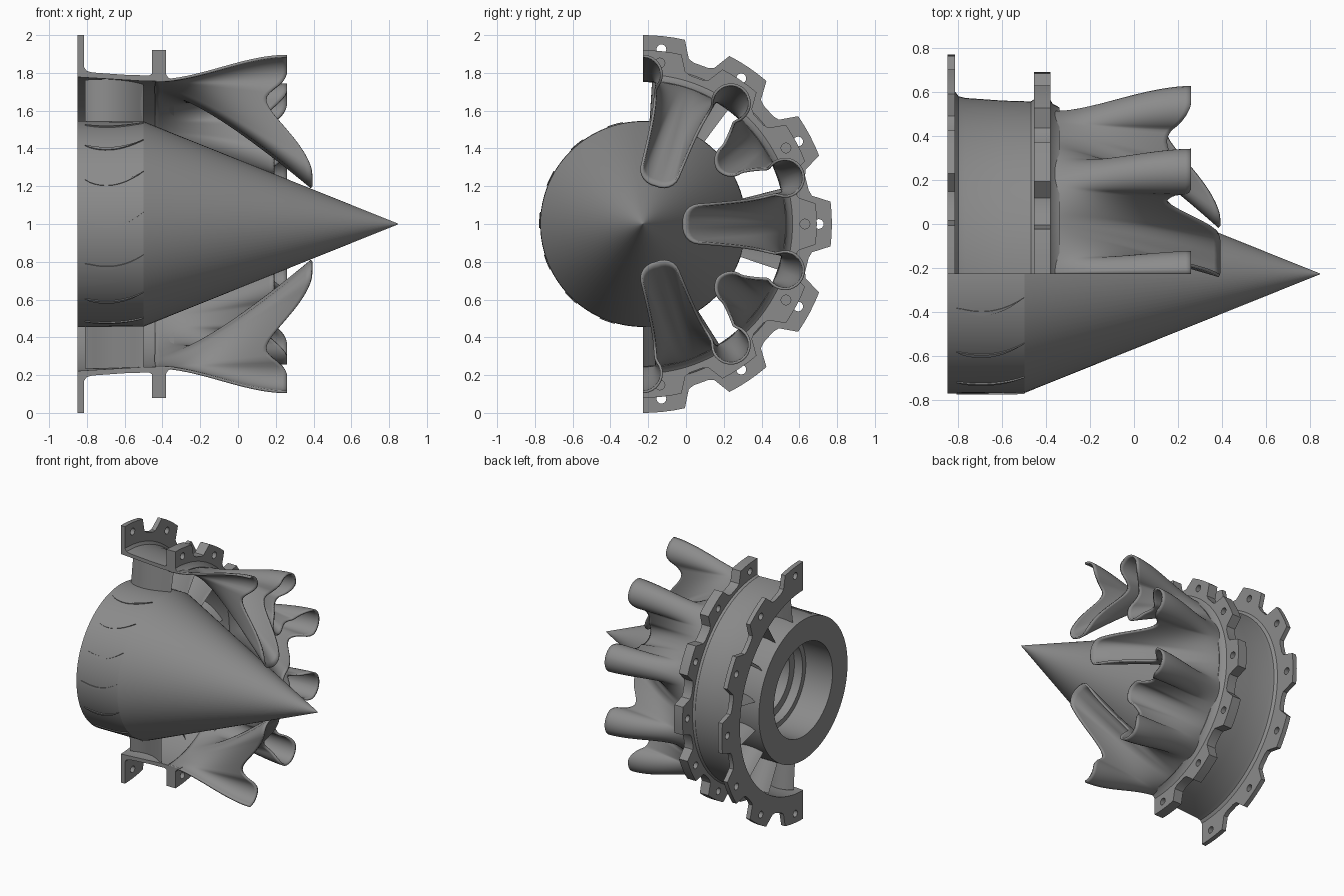
import bpy, bmesh, math
from math import sin, cos, pi, radians as rad

if "Cube" in bpy.data.objects:
    bpy.data.objects.remove(bpy.data.objects["Cube"])

Y0, Z0 = -0.2275, 1.0           # engine axis runs along x through here
metal = bpy.data.materials.new("dark_metal")
metal.diffuse_color = (0.26, 0.26, 0.26, 1)
metal.use_nodes = True
metal.node_tree.nodes["Principled BSDF"].inputs["Base Color"].default_value = metal.diffuse_color


def polar(x, r, a):
    return (x, Y0 + r * cos(a), Z0 + r * sin(a))


def finish(ob, angle=35):
    ob.data.materials.append(metal)
    bpy.ops.object.select_all(action='DESELECT')
    bpy.context.view_layer.objects.active = ob
    ob.select_set(True)
    bpy.ops.object.shade_smooth_by_angle(angle=rad(angle))


def make(name, verts, faces, angle=35):
    bm = bmesh.new()
    vs = [bm.verts.new(v) for v in verts]
    for f in faces:
        bm.faces.new([vs[i] for i in f])
    bmesh.ops.remove_doubles(bm, verts=bm.verts, dist=1e-5)
    bmesh.ops.recalc_face_normals(bm, faces=bm.faces)
    me = bpy.data.meshes.new(name)
    bm.to_mesh(me)
    bm.free()
    ob = bpy.data.objects.new(name, me)
    bpy.context.collection.objects.link(ob)
    finish(ob, angle)
    return ob


def grid(rows, cols):
    return [(i * cols + j, i * cols + j + 1, (i + 1) * cols + j + 1, (i + 1) * cols + j)
            for i in range(rows - 1) for j in range(cols - 1)]


def revolve(name, prof, a0, a1, n, caps=False, angle=35):
    """Sweep an (x, r) profile about the engine axis."""
    verts = [polar(x, r, rad(a0 + (a1 - a0) * i / n)) for i in range(n + 1) for x, r in prof]
    faces = grid(n + 1, len(prof))
    if caps:
        m = len(prof) - 1       # profile repeats its first point
        faces += [tuple(range(m)), tuple(n * (m + 1) + j for j in range(m))]
    return make(name, verts, faces, angle)


def smooth(t):
    t = max(0, min(1, t))
    return t * t * (3 - 2 * t)


# Centre cone with drum and hollow stepped bore
revolve("centre_cone", [(-0.40, 0), (-0.40, 0.26), (-0.55, 0.26), (-0.55, 0.32), (-0.62, 0.32),
                        (-0.62, 0.36), (-0.85, 0.36), (-0.85, 0.545), (-0.50, 0.543),
                        (0.847, 0.002), (0.85, 0)], 0, 360, 96, angle=15)

# Half casing shell with small fillets at the flanges
outer = [(-0.85, 0.83), (-0.815, 0.83), (-0.80, 0.81), (-0.77, 0.802), (-0.60, 0.79),
         (-0.47, 0.786), (-0.45, 0.80), (-0.385, 0.80), (-0.37, 0.775), (-0.34, 0.759)]
inner = [(-0.34, 0.755), (-0.50, 0.757), (-0.80, 0.775), (-0.85, 0.778)]
revolve("casing", outer + inner + outer[:1], -90, 90, 72, True)


# Tabbed half-ring flanges with bolt holes
def flange(name, x0, x1, r_in, r_valley, r_tab, r_hole):
    pts = []
    for k in range(-3, 4):
        c = 28 * k
        prof = [(-11.5, r_valley), (-9.5, r_valley + 0.012)]
        prof += [(w, r_tab) for w in (-6.8, -3.4, 0, 3.4, 6.8)]
        prof += [(9.5, r_valley + 0.012), (11.5, r_valley)]
        for w, r in prof:
            a = c + w
            if abs(a) > 91:
                continue
            pts.append((r, rad(max(-90, min(90, a)))))
    pts += [(r_in, rad(90 - 3 * i)) for i in range(61)]
    loops = [[(r * cos(a), r * sin(a)) for r, a in pts]]
    for k in range(-3, 4):
        cy, cz = r_hole * cos(rad(28 * k)), r_hole * sin(rad(28 * k))
        loops.append([(cy + 0.026 * cos(pi * i / 8), cz + 0.026 * sin(pi * i / 8))
                      for i in range(16)])
    cu = bpy.data.curves.new(name, 'CURVE')
    cu.dimensions, cu.fill_mode, cu.extrude = '2D', 'BOTH', (x1 - x0) / 2
    for lp in loops:
        sp = cu.splines.new('POLY')
        sp.points.add(len(lp) - 1)
        for p, (a, b) in zip(sp.points, lp):
            p.co = (a, b, 0, 1)
        sp.use_cyclic_u = True
    tmp = bpy.data.objects.new(name + "_outline", cu)
    bpy.context.collection.objects.link(tmp)
    dg = bpy.context.evaluated_depsgraph_get()
    me = bpy.data.meshes.new_from_object(tmp.evaluated_get(dg))
    bpy.data.objects.remove(tmp)
    verts = [((x0 + x1) / 2 + v.co.z, Y0 + v.co.x, Z0 + v.co.y) for v in me.vertices]
    make(name, verts, [tuple(p.vertices) for p in me.polygons], 25)


flange("front_flange", -0.85, -0.815, 0.78, 0.895, 1.0, 0.93)
flange("rear_flange", -0.455, -0.38, 0.765, 0.825, 0.92, 0.857)


# Guide vanes between drum and casing; low stubs on the open half
def vane(name, ang, r0, r1, thick):
    n = 12
    sec = []
    for side in (1, -1):
        for i in range(n + 1):
            t = i / n if side == 1 else 1 - i / n
            if side == -1 and i in (0, n):
                continue
            camber = 0.015 + 0.137 * t - 0.187 * t * t
            sec.append((-0.81 + 0.31 * t, camber + side * thick * math.sqrt(t) * (1 - t) * 1.3))
    m = len(sec)
    verts = [polar(x, r, rad(ang) + h / 0.545) for r in (r0, r1) for x, h in sec]
    if r1 > 0.6:                # trim at the cut plane
        verts = [(x, max(y, Y0), z) for x, y, z in verts]
    faces = [(j, (j + 1) % m, m + (j + 1) % m, m + j) for j in range(m)]
    faces += [tuple(range(m)), tuple(range(m, 2 * m))]
    make(name, verts, faces, 40)


for k in range(15):
    a = 81 - 24 * k
    if a >= -90:
        vane("guide_vane", a, 0.53, 0.768, 0.022)
    else:
        vane("vane_stub", a, 0.535, 0.55, 0.018)

# Lobed mixer: half-lobe exit outline from lobe tip to gutter floor, in the gutter's frame
N, M, X0, R0 = 32, 28, -0.44, 0.758


def half_lobe(depth, w):
    a18, rho = rad(18), 0.099
    ca, cb = 0.79 * cos(a18), 0.79 * sin(a18)
    pts = [(ca + rho * cos(a18 - rad(s)), cb + rho * sin(a18 - rad(s))) for s in range(0, 136, 5)]
    pts += [(depth + w + w * cos(rad(s)), w * sin(rad(s))) for s in range(90, 181, 5)]
    acc = [0]
    for p, q in zip(pts, pts[1:]):
        acc.append(acc[-1] + math.dist(p, q))
    out, j = [], 0
    for i in range(N + 1):
        d = acc[-1] * i / N
        while j < len(pts) - 2 and acc[j + 1] < d:
            j += 1
        t = (d - acc[j]) / (acc[j + 1] - acc[j])
        out.append([pts[j][c] + (pts[j + 1][c] - pts[j][c]) * t for c in (0, 1)])
    return out


def edge_x(q, dip, xb):
    """Scalloped trailing edge."""
    keys = [(0, 0.26), (0.18, 0.26), (dip, 0.15), (0.86, xb), (1, xb)]
    for (q0, v0), (q1, v1) in zip(keys, keys[1:]):
        if q <= q1:
            return v0 + (v1 - v0) * smooth((q - q0) / (q1 - q0))
    return xb


columns = []
for h in range(10):                       # ten half lobes from -90 to +90 degrees
    lobe = -90 + 36 * ((h + 1) // 2)
    gut = -72 + 36 * (h // 2)
    deep = (gut // 36) % 2 == 0
    dip, xb = (0.40, 0.39) if deep else (0.58, 0.19)
    outline = half_lobe(0.215, 0.1) if deep else half_lobe(0.49, 0.085)
    sgn = 1 if lobe > gut else -1
    half = []
    for i, (pa, pb) in enumerate(outline):
        q = i / N
        g = rad(gut)
        ey = pa * cos(g) - sgn * pb * sin(g)
        ez = pa * sin(g) + sgn * pb * cos(g)
        th = rad(lobe + (gut - lobe) * q)
        xe, xf = edge_x(q, dip, xb), 0.26 + (xb - 0.26) * q
        col = []
        for k in range(M + 1):
            x = X0 + (xe - X0) * k / M
            t = (x - X0) / (xf - X0)
            s = smooth(t) * (1 - q) + t ** 1.4 * q
            col.append((x, Y0 + R0 * cos(th) * (1 - s) + ey * s,
                        Z0 + R0 * sin(th) * (1 - s) + ez * s))
        half.append(col)
    if sgn == 1:
        half.reverse()
    columns += half if not columns else half[1:]

mixer = make("lobed_mixer", [v for c in columns for v in c], grid(len(columns), M + 1), 50)
mod = mixer.modifiers.new("wall", 'SOLIDIFY')
mod.thickness, mod.offset = 0.014, 0
